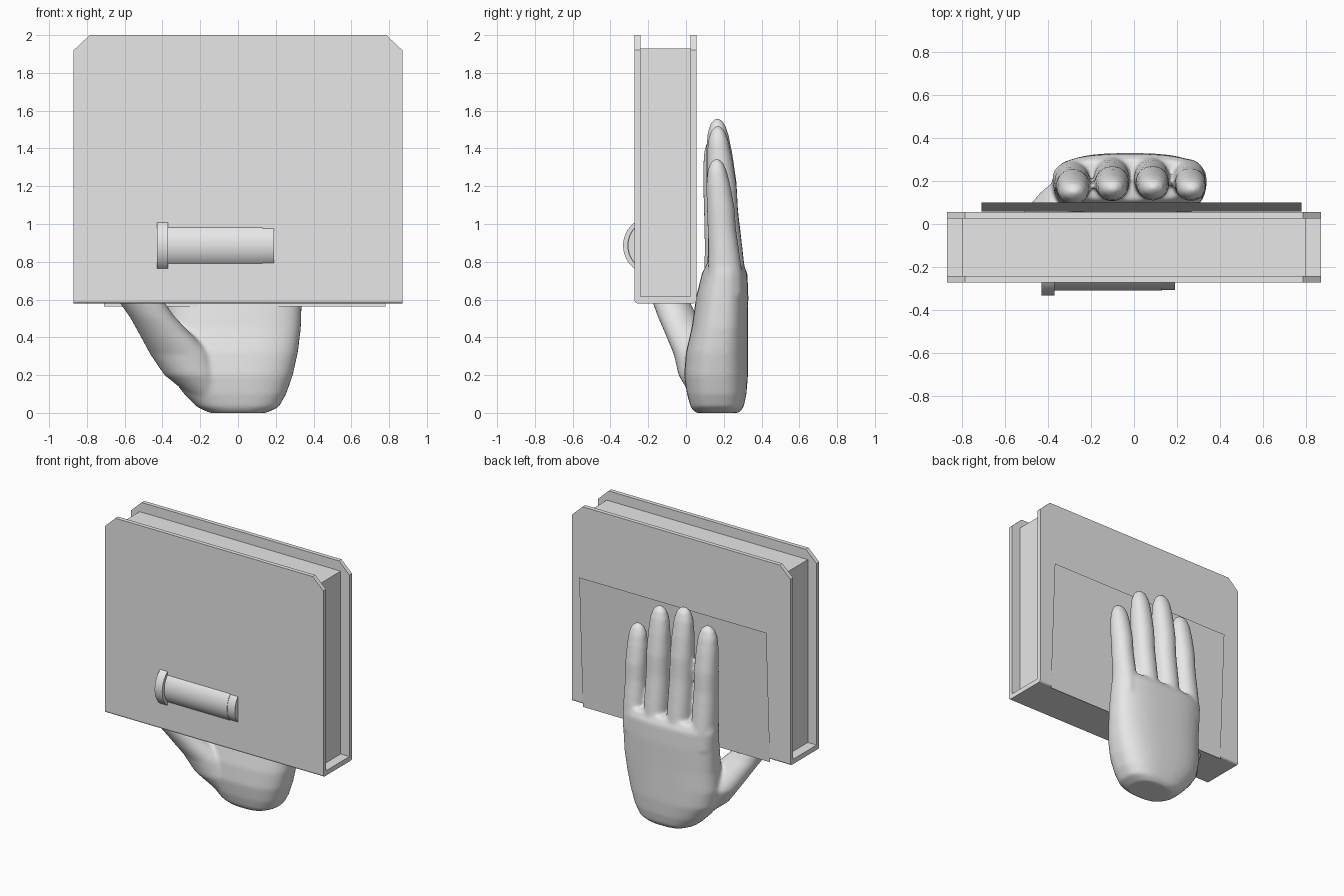
import bpy, bmesh, math
from mathutils import Vector

cube = bpy.data.objects.get("Cube")
if cube:
    bpy.data.objects.remove(cube, do_unlink=True)

grey = bpy.data.materials.new("light grey")
grey.use_nodes = True
grey.diffuse_color = (0.8, 0.8, 0.8, 1)
grey.node_tree.nodes["Principled BSDF"].inputs["Base Color"].default_value = (0.8, 0.8, 0.8, 1)


def finish(name, bm):
    bmesh.ops.recalc_face_normals(bm, faces=bm.faces)
    mesh = bpy.data.meshes.new(name)
    bm.to_mesh(mesh)
    bm.free()
    mesh.materials.append(grey)
    obj = bpy.data.objects.new(name, mesh)
    bpy.context.collection.objects.link(obj)
    return obj


def smooth(obj):
    bpy.ops.object.select_all(action='DESELECT')
    obj.select_set(True)
    bpy.context.view_layer.objects.active = obj
    bpy.ops.object.shade_smooth_by_angle(angle=math.radians(35))


def slab(name, outline, y0, y1, round_y=None):
    """Extrude an x-z outline in depth; optionally round one bottom edge."""
    bm = bmesh.new()
    face = bm.faces.new([bm.verts.new((x, y0, z)) for x, z in outline])
    new = bmesh.ops.extrude_face_region(bm, geom=[face])["geom"]
    bmesh.ops.translate(bm, vec=(0, y1 - y0, 0),
                        verts=[v for v in new if isinstance(v, bmesh.types.BMVert)])
    if round_y is not None:
        low = min(z for x, z in outline)
        edges = [e for e in bm.edges
                 if all(abs(v.co.y - round_y) < 1e-4 and abs(v.co.z - low) < 1e-4 for v in e.verts)]
        bmesh.ops.bevel(bm, geom=edges, offset=0.015, segments=3, affect='EDGES', profile=0.5)
    return finish(name, bm)


def loft(bm, rings, power=2.0, count=32):
    """Skin horizontal rounded rings given as (x, y, z, half width, half depth)."""
    loops = []
    for cx, cy, z, rx, ry in rings:
        loop = []
        for i in range(count):
            a = math.tau * i / count
            c, s = math.cos(a), math.sin(a)
            loop.append(bm.verts.new((cx + rx * math.copysign(abs(c) ** (2 / power), c),
                                      cy + ry * math.copysign(abs(s) ** (2 / power), s), z)))
        loops.append(loop)
    for a, b in zip(loops, loops[1:]):
        for i in range(count):
            j = (i + 1) % count
            bm.faces.new((a[i], a[j], b[j], b[i]))
    bm.faces.new(loops[0][::-1])
    bm.faces.new(loops[-1])


def box_outline(half, low, high):
    return [(-half, low), (half, low), (half, high), (-half, high)]


# Book: two clipped covers, floor between them, page block
W, LOW, TOP = 0.87, 0.58, 2.0
cover = [(-W, LOW), (W, LOW), (W, 1.92), (0.785, TOP), (-0.785, TOP), (-W, 1.92)]
slab("front_cover", cover, -0.272, -0.242, -0.272)
slab("back_cover", cover, 0.025, 0.055, 0.055)
slab("spine", box_outline(W, LOW, 0.615), -0.242, 0.025)
slab("page_block", box_outline(0.8, 0.615, 1.93), -0.242, 0.025)

# Thin leaning sheet behind the back cover
bm = bmesh.new()
bm.faces.new([bm.verts.new(p) for p in ((-0.71, 0.058, 0.563), (0.78, 0.058, 0.563),
                                        (0.78, 0.1, 1.51), (-0.71, 0.1, 1.51))])
finish("back_sheet", bm)


# Half-sunk roller on the front cover
def roller(name, x0, x1, depth, height):
    bm = bmesh.new()
    bmesh.ops.create_cone(bm, cap_ends=True, segments=64, radius1=1, radius2=1, depth=1)
    for v in bm.verts:
        v.co = Vector(((x0 + x1) / 2 + v.co.z * (x1 - x0),
                       -0.195 + v.co.x * depth, 0.886 + v.co.y * height))
    smooth(finish(name, bm))


roller("roller_flange", -0.43, -0.37, 0.138, 0.147)
roller("roller_body", -0.37, 0.13, 0.115, 0.129)
roller("roller_end", 0.13, 0.19, 0.112, 0.126)

# Hand: palm, thumb and fingers fused into one smooth skin
bm = bmesh.new()
palm = [  # z, left, right, front, back
    (0.0, -0.15, 0.15, 0.05, 0.28), (0.03, -0.215, 0.215, 0.025, 0.305),
    (0.1, -0.285, 0.255, 0.005, 0.32), (0.2, -0.36, 0.29, -0.01, 0.328),
    (0.32, -0.385, 0.317, 0.0, 0.328), (0.45, -0.375, 0.333, 0.03, 0.328),
    (0.62, -0.375, 0.338, 0.055, 0.33), (0.74, -0.38, 0.338, 0.085, 0.325),
    (0.79, -0.37, 0.33, 0.11, 0.3)]
loft(bm, [((a + b) / 2, (c + d) / 2, z, (b - a) / 2, (d - c) / 2) for z, a, b, c, d in palm], 2.7, 48)

loft(bm, [(-0.15, 0.12, 0.08, 0.09, 0.09), (-0.24, 0.09, 0.2, 0.15, 0.13),
          (-0.3, 0.07, 0.31, 0.165, 0.135), (-0.395, 0.0, 0.43, 0.135, 0.115),
          (-0.455, -0.045, 0.51, 0.12, 0.105), (-0.505, -0.075, 0.58, 0.12, 0.1),
          (-0.57, -0.11, 0.67, 0.1, 0.09), (-0.61, -0.125, 0.74, 0.075, 0.075),
          (-0.63, -0.13, 0.78, 0.035, 0.04)])

# fraction of length, depth centre, half depth, half width
finger = [(0, 0.21, 0.1, 0.084), (0.15, 0.208, 0.1, 0.084), (0.3, 0.202, 0.09, 0.083),
          (0.48, 0.19, 0.082, 0.079), (0.64, 0.184, 0.08, 0.08), (0.8, 0.172, 0.07, 0.075),
          (0.91, 0.165, 0.056, 0.066), (0.97, 0.163, 0.038, 0.047), (1, 0.162, 0.012, 0.018)]
START = 0.62
for base, tip_x, tip_z, size, shift in ((-0.29, -0.28, 1.465, 1.0, -0.012), (-0.105, -0.1, 1.56, 1.0, 0.004),
                                        (0.078, 0.09, 1.52, 0.98, 0.006), (0.252, 0.268, 1.345, 0.92, 0.0)):
    loft(bm, [(base + (tip_x - base) * t, y + shift, START + (tip_z - START) * t, w * size, d * size)
              for t, y, d, w in finger], 2.1)
hand = finish("hand", bm)
remesh = hand.modifiers.new("fuse", 'REMESH')
remesh.mode = 'VOXEL'
remesh.voxel_size = 0.011
remesh.use_smooth_shade = True
relax = hand.modifiers.new("relax", 'SMOOTH')
relax.factor = 0.5
relax.iterations = 10
for p in hand.data.polygons:
    p.use_smooth = True
